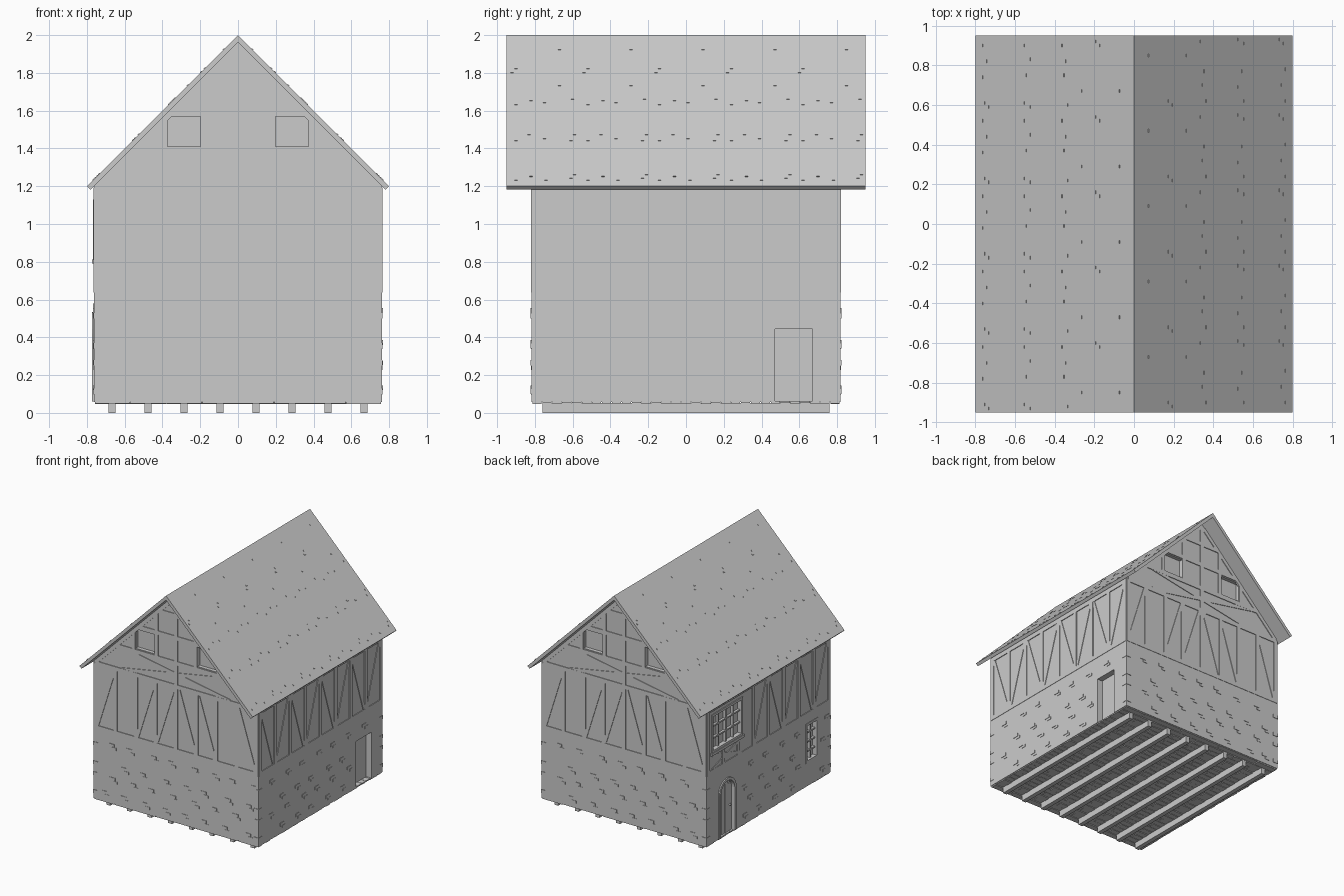
import bpy, bmesh, math, random
from mathutils import Matrix, Vector

if "Cube" in bpy.data.objects:
    bpy.data.objects.remove(bpy.data.objects["Cube"])
random.seed(4)

def frame(u, v, origin):
    u, v = Vector(u), Vector(v)
    w = u.cross(v)
    m = Matrix((u, v, w)).transposed().to_4x4()
    m.translation = Vector(origin)
    return m

WX, WY = 0.76, 0.815
# Wall frames: local x runs along the wall, y is up, z points outwards
FRONT = frame((1, 0, 0), (0, 0, 1), (0, -WY, 0))
BACK = frame((-1, 0, 0), (0, 0, 1), (0, WY, 0))
RIGHT = frame((0, 1, 0), (0, 0, 1), (WX, 0, 0))
LEFT = frame((0, -1, 0), (0, 0, 1), (-WX, 0, 0))
WORLD = Matrix.Identity(4)

def box(bm, m, lo, hi):
    lo, hi = Vector(lo), Vector(hi)
    bmesh.ops.create_cube(bm, size=1, matrix=m @ Matrix.Translation((lo + hi) / 2)
                          @ Matrix.Diagonal((*(hi - lo), 1)))

def beam(bm, m, a, b, width=0.035, out=0.006, back=0.01):
    d = Vector(b) - Vector(a)
    c = (Vector(a) + Vector(b)) / 2
    rot = Matrix.Rotation(math.atan2(d.y, d.x), 4, 'Z')
    local = m @ Matrix.Translation((c.x, c.y, 0)) @ rot
    box(bm, local, (-d.length / 2, -width / 2, -back), (d.length / 2, width / 2, out))

def prism(bm, m, pts, z0, z1):
    lo = [bm.verts.new(m @ Vector((x, y, z0))) for x, y in pts]
    hi = [bm.verts.new(m @ Vector((x, y, z1))) for x, y in pts]
    n = len(pts)
    bm.faces.new(lo[::-1])
    bm.faces.new(hi)
    for i in range(n):
        j = (i + 1) % n
        bm.faces.new((lo[i], lo[j], hi[j], hi[i]))

def finish(bm, name):
    bmesh.ops.recalc_face_normals(bm, faces=bm.faces)
    me = bpy.data.meshes.new(name)
    bm.to_mesh(me)
    bm.free()
    ob = bpy.data.objects.new(name, me)
    bpy.context.collection.objects.link(ob)
    return ob

# Floor joists
bm = bmesh.new()
for i in range(8):
    x = -0.667 + i * 1.334 / 7
    box(bm, WORLD, (x - 0.018, -0.76, 0), (x + 0.018, 0.76, 0.052))
finish(bm, "floor_joists")

# Floor planks with staggered ends
bm = bmesh.new()
rows = 31
w = 2 * WY / rows
for r in range(rows):
    cuts = [-WX] + [x for x in (-0.57 + 0.38 * i + 0.19 * (r % 2) for i in range(4)) if abs(x) < 0.75] + [WX]
    for a, b in zip(cuts, cuts[1:]):
        y = -WY + r * w
        box(bm, WORLD, (a + 0.002, y + 0.002, 0.048 + random.uniform(0, 0.005)),
            (b - 0.002, y + w - 0.002, 0.062))
finish(bm, "floor_planks")

# Stone base and plastered upper storey with gables
bm = bmesh.new()
box(bm, WORLD, (-WX - 0.003, -WY - 0.003, 0.058), (WX + 0.003, WY + 0.003, 0.64))
base = finish(bm, "stone_base")
bm = bmesh.new()
prism(bm, FRONT, [(-WX, 0.64), (WX, 0.64), (WX, 1.21), (0, 1.97), (-WX, 1.21)], -2 * WY, 0)
upper = finish(bm, "plaster_walls")

def arch(cx, hw, spring, bottom, n=14):
    return [(cx - hw, bottom), (cx + hw, bottom)] + [
        (cx + hw * math.cos(math.pi * i / n), spring + hw * math.sin(math.pi * i / n)) for i in range(n + 1)]

# Cutter for door and window recesses
bm = bmesh.new()
for m in (FRONT, BACK):
    for s in (-0.285, 0.285):
        box(bm, m, (s - 0.088, 1.41, -0.03), (s + 0.088, 1.57, 0.05))
box(bm, RIGHT, (0.47, 0.03, -0.05), (0.67, 0.445, 0.05))
box(bm, LEFT, (-0.74, 0.82, -0.03), (-0.35, 1.12, 0.05))
box(bm, LEFT, (0.50, 0.26, -0.03), (0.64, 0.57, 0.05))
prism(bm, LEFT, arch(-0.55, 0.09, 0.42, 0.03), -0.025, 0.05)
cutter = finish(bm, "opening_cutter")
cutter.hide_render = True
cutter.hide_viewport = True
for ob in (base, upper):
    mod = ob.modifiers.new("openings", 'BOOLEAN')
    mod.operation, mod.solver, mod.object = 'DIFFERENCE', 'EXACT', cutter

# Gable timbers: storey beams, posts, braces, cross and gable posts
bm = bmesh.new()
for m in (FRONT, BACK):
    for z, h in ((0.655, 0.76), (1.19, 0.745), (1.385, 0.55), (1.595, 0.345), (1.78, 0.16)):
        beam(bm, m, (-h, z), (h, z))
    beam(bm, m, (0, 0.66), (0, 1.92))
    for s in (-1, 1):
        for x in (0.19, 0.37, 0.56, 0.743):
            beam(bm, m, (s * x, 0.66), (s * x, 1.19))
        beam(bm, m, (s * 0.02, 1.18), (s * 0.18, 0.67), 0.028, 0.005)
        beam(bm, m, (s * 0.36, 0.67), (s * 0.20, 1.18), 0.028, 0.005)
        beam(bm, m, (s * 0.57, 1.18), (s * 0.73, 0.67), 0.028, 0.005)
        beam(bm, m, (s * -0.50, 1.20), (s * 0.50, 1.38), 0.03, 0.005)
        beam(bm, m, (s * 0.18, 1.39), (s * 0.18, 1.75))
        beam(bm, m, (s * 0.39, 1.39), (s * 0.39, 1.55), 0.03)
        beam(bm, m, (s * 0.74, 1.20), (s * 0.02, 1.92), 0.03)
finish(bm, "gable_timbers")

# Side wall timbers
bm = bmesh.new()
for m in (RIGHT, LEFT):
    for z in (0.655, 1.175):
        beam(bm, m, (-WY, z), (WY, z))
    for i in range(9):
        u = -0.797 + i * 1.594 / 8
        top = 0.79 if m is LEFT and i in (1, 2) else 1.17
        beam(bm, m, (u, 0.66), (u, top))
        if i < 8 and not (m is LEFT and i < 3):
            a, b = (u + 0.02, u + 0.18) if i % 2 else (u + 0.18, u + 0.02)
            beam(bm, m, (a, 0.67), (b, 1.16), 0.028, 0.005)
for a, b in ((0.67, 0.79), (0.79, 0.67)):
    beam(bm, LEFT, (-0.74, a), (-0.35, b), 0.025, 0.005)
finish(bm, "side_timbers")

# Raised stones in the base, in small stepped groups
bm = bmesh.new()
for m, half in ((FRONT, WX), (BACK, WX), (RIGHT, WY), (LEFT, WY)):
    for r, z in enumerate((0.12, 0.25, 0.36, 0.53)):
        for k in range(8):
            u = -half + (k + 0.3 + 0.4 * (r % 2)) * half / 4 + random.uniform(-0.02, 0.02)
            blocked = ((m is RIGHT and 0.38 < u < 0.7 and z < 0.5) or
                       (m is LEFT and (-0.75 < u < -0.4 or 0.4 < u < 0.68)))
            if blocked or abs(u) > half - 0.07:
                continue
            box(bm, m, (u, z, -0.01), (u + 0.05, z + 0.025, 0.007))
            box(bm, m, (u + 0.03, z - 0.022, -0.01), (u + 0.07, z - 0.002, 0.006))
# Corner stones
for sx in (-1, 1):
    for sy in (-1, 1):
        for z in (0.10, 0.25, 0.34, 0.50):
            box(bm, WORLD, (sx * (WX - 0.04), sy * (WY - 0.04), z),
                (sx * (WX + 0.006), sy * (WY + 0.007), z + 0.03))
finish(bm, "raised_stones")

def window(bm, m, u0, u1, v0, v1, nu, nv, out=0.007):
    for u in (u0, u1):
        beam(bm, m, (u, v0 - 0.01), (u, v1 + 0.01), 0.02, out, 0.03)
    for v in (v0, v1):
        beam(bm, m, (u0, v), (u1, v), 0.02, out, 0.03)
    for i in range(1, nu):
        u = u0 + (u1 - u0) * i / nu
        beam(bm, m, (u, v0), (u, v1), 0.012, -0.01, 0.031)
    for i in range(1, nv):
        v = v0 + (v1 - v0) * i / nv
        beam(bm, m, (u0, v), (u1, v), 0.012, -0.01, 0.031)

# Leaded windows on the left wall, with a sill under the large one
bm = bmesh.new()
window(bm, LEFT, -0.74, -0.35, 0.82, 1.12, 4, 3)
window(bm, LEFT, 0.50, 0.64, 0.26, 0.57, 2, 4)
box(bm, LEFT, (-0.76, 0.79, -0.01), (-0.33, 0.812, 0.012))
finish(bm, "side_windows")

# Arched door: frame ring, planks and knob
bm = bmesh.new()
outer = arch(-0.55, 0.113, 0.42, 0.06)[1:] + [(-0.663, 0.06)]
inner = arch(-0.55, 0.09, 0.42, 0.06)[1:] + [(-0.64, 0.06)]
for i in range(len(outer) - 1):
    prism(bm, LEFT, [outer[i], outer[i + 1], inner[i + 1], inner[i]], -0.025, 0.013)
finish(bm, "arched_door_frame")
bm = bmesh.new()
for i in range(4):
    u = -0.64 + i * 0.045
    top = 0.46 if i in (0, 3) else 0.50
    box(bm, LEFT, (u + 0.002, 0.06, -0.03), (u + 0.043, top, -0.018))
bmesh.ops.create_uvsphere(bm, u_segments=10, v_segments=6, radius=0.009,
                          matrix=LEFT @ Matrix.Translation((-0.485, 0.28, -0.012)))
finish(bm, "arched_door")

# Plain recessed door in the right wall
bm = bmesh.new()
box(bm, RIGHT, (0.47, 0.055, -0.06), (0.67, 0.445, -0.045))
finish(bm, "back_door")

# Roof: two sloping slabs as one profile
bm = bmesh.new()
prism(bm, FRONT, [(0, 2), (-0.8, 1.2), (-0.7815, 1.1815), (0, 1.963),
                  (0.7815, 1.1815), (0.8, 1.2)], -WY - 0.95, 0.95 - WY)
finish(bm, "roof")

# Small lifted shingle corners, repeated along both slopes
bm = bmesh.new()
spots = [(0.03, 1.80), (0.05, 1.82), (0.28, 1.92), (0.28, 1.73), (0.05, 1.63), (0.13, 1.65), (0.20, 1.64),
         (0.35, 1.66), (0.05, 1.44), (0.12, 1.47), (0.20, 1.45), (0.34, 1.44), (0.36, 1.47),
         (0.05, 1.23), (0.13, 1.25), (0.21, 1.23), (0.34, 1.24), (0.36, 1.26)]
a = math.sqrt(0.5)
for s in (1, -1):
    slope = frame((0, s, 0), (-s * a, 0, a), (0, 0, 2))
    for k in range(5):
        for y, z in spots:
            u, v = -0.95 + 0.38 * k + y - 0.008, (z - 2) / a
            box(bm, slope, (u, v, -0.01), (u + 0.016, v + 0.012, 0.004))
finish(bm, "roof_shingle_corners")
